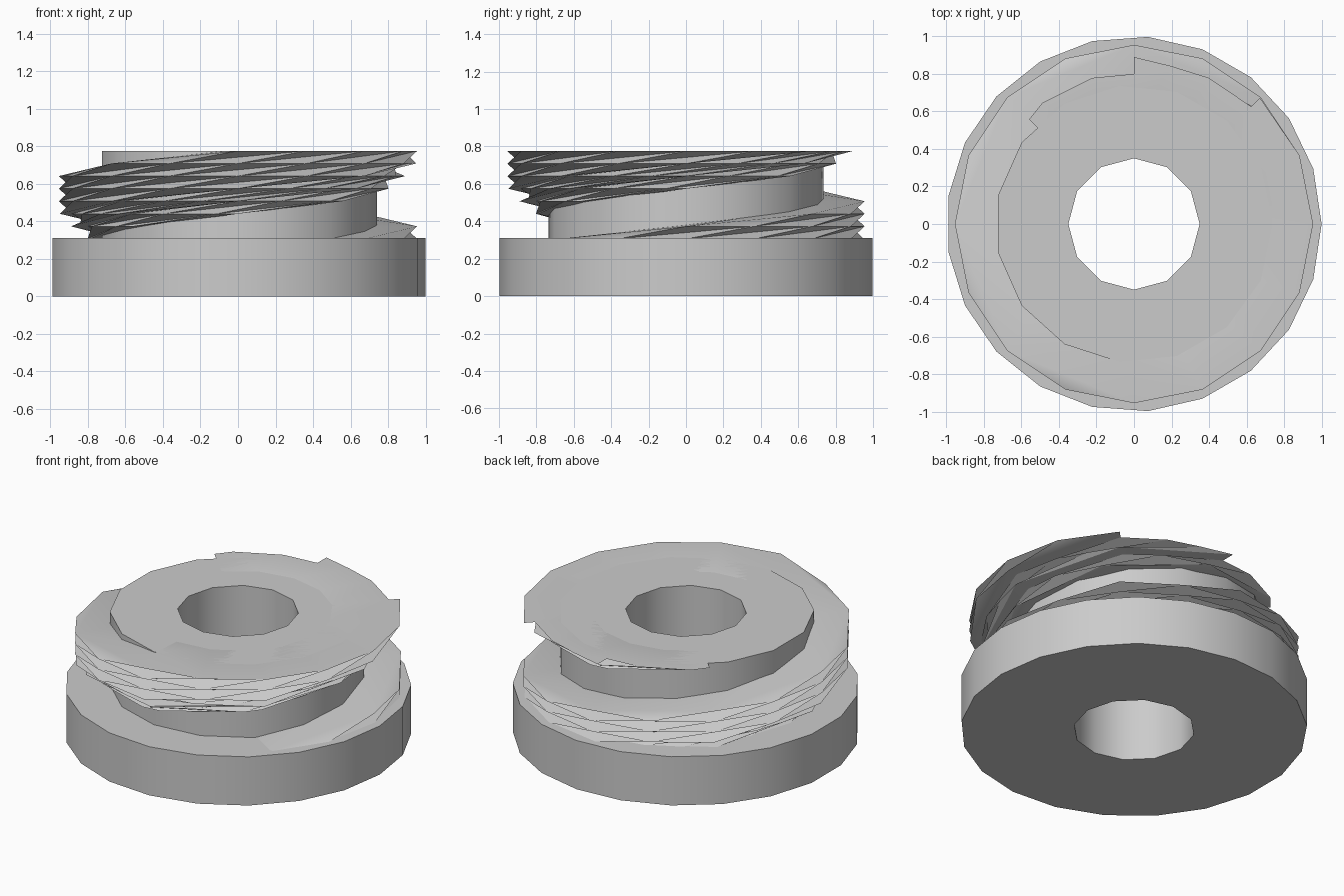
import bpy, bmesh, math

if "Cube" in bpy.data.objects:
    bpy.data.objects.remove(bpy.data.objects["Cube"])

BASE_TOP, TOP = 0.31, 0.775
grey = bpy.data.materials.new("plain_grey")
grey.diffuse_color = (0.6, 0.6, 0.6, 1)
grey.use_nodes = True
grey.node_tree.nodes["Principled BSDF"].inputs["Base Color"].default_value = grey.diffuse_color


def polar(r, deg, z):
    a = math.radians(deg)
    return (r * math.cos(a), r * math.sin(a), z)


def ring(bm, r, n, z, start=0):
    vs = [bm.verts.new(polar(r, start + 360 * i / n, z)) for i in range(n)]
    for i in range(n):
        bm.edges.new((vs[i], vs[(i + 1) % n]))
    return vs


def wall(bm, low, high):
    n = len(low)
    for i in range(n):
        j = (i + 1) % n
        bm.faces.new((low[i], low[j], high[j], high[i]))


def cap(bm, *loops):
    edges = [bm.edges.get((v[i], v[(i + 1) % len(v)])) for v in loops for i in range(len(v))]
    bmesh.ops.triangle_fill(bm, edges=edges, use_beauty=True)


def finish(bm, name, angle):
    bmesh.ops.recalc_face_normals(bm, faces=bm.faces)
    me = bpy.data.meshes.new(name)
    bm.to_mesh(me)
    bm.free()
    me.materials.append(grey)
    ob = bpy.data.objects.new(name, me)
    bpy.context.collection.objects.link(ob)
    bpy.ops.object.select_all(action='DESELECT')
    bpy.context.view_layer.objects.active = ob
    ob.select_set(True)
    bpy.ops.object.shade_smooth_by_angle(angle=math.radians(angle))
    return ob


# Stepped hub: wide base, narrower core and a bore right through
bm = bmesh.new()
base_low, base_high = ring(bm, 1, 21, 0), ring(bm, 1, 21, BASE_TOP)
core_low, core_high = ring(bm, 0.74, 15, BASE_TOP), ring(bm, 0.74, 15, TOP)
bore_low, bore_high = ring(bm, 0.35, 12, 0), ring(bm, 0.35, 12, TOP)
wall(bm, base_low, base_high)
wall(bm, core_low, core_high)
wall(bm, bore_high, bore_low)
cap(bm, base_low, bore_low)
cap(bm, base_high, core_low)
cap(bm, core_high, bore_high)
finish(bm, "hub", 31)

# Helical toothed band: a notched section, turned 45 degrees per slice
section = [(-95, 0.70), (-90, 0.955)]
section += [(-67.5 + 22.5 * i, 0.955) for i in range(5)]
section += [(45, 0.95), (45, 0.885), (63, 0.875), (77, 0.865), (90, 0.89),
            (90, 0.80), (106, 0.81), (127, 0.81), (135, 0.79), (135, 0.70)]
section += [(a, 0.55) for a in range(135, -96, -23)]
STEP = 0.067
bm = bmesh.new()
slices = [[bm.verts.new(polar(r, a - 45 * k, TOP - STEP * k)) for a, r in section]
          for k in range(9)]
n = len(section)
for high, low in zip(slices, slices[1:]):
    for i in range(n):
        j = (i + 1) % n
        # Split along the short diagonal to give the ridged teeth
        bm.faces.new((low[i], low[j], high[i]))
        bm.faces.new((low[j], high[j], high[i]))
for loop in (slices[0], slices[-1]):
    cap(bm, loop)
finish(bm, "helical_band", 25)
